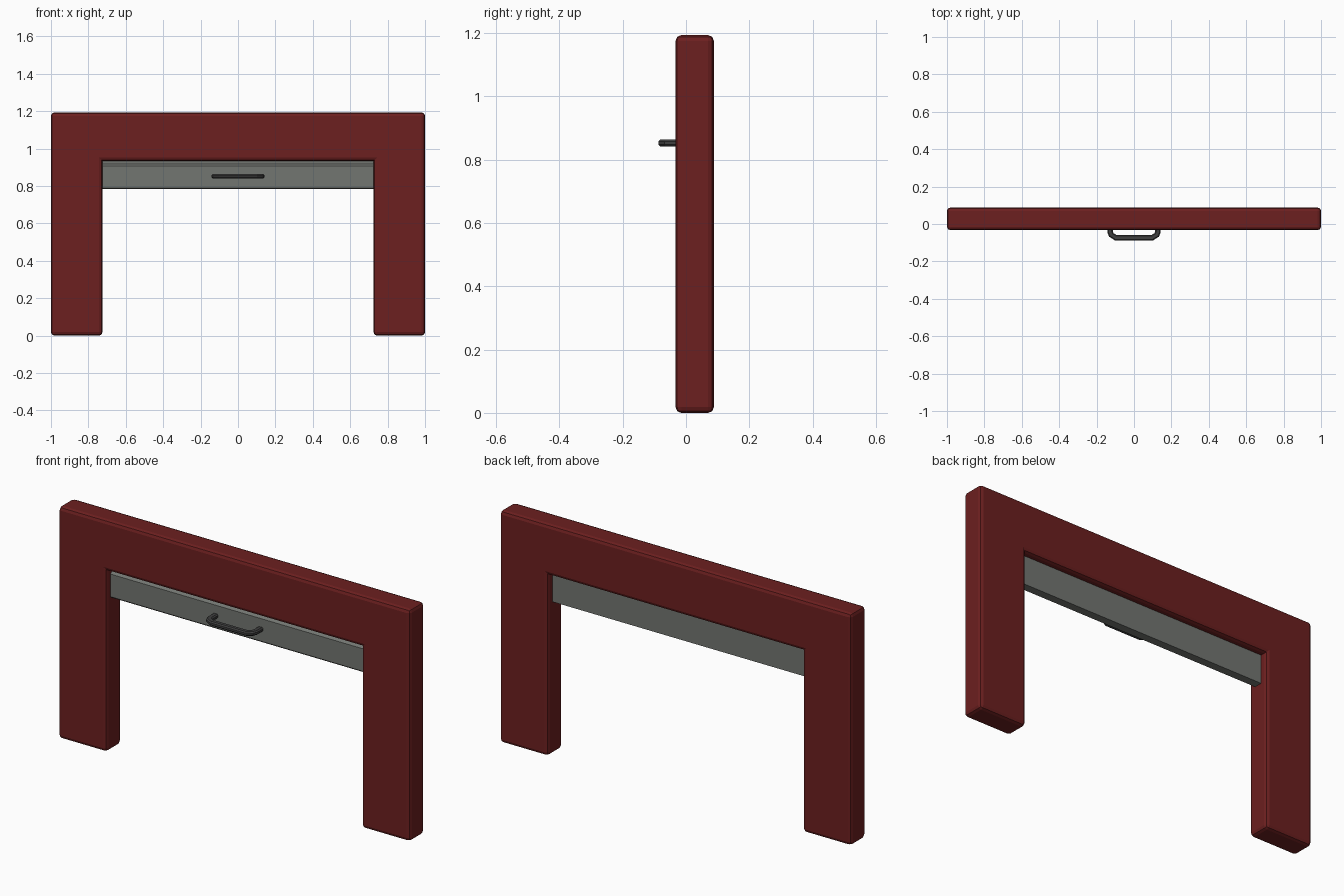
import bpy, bmesh
from mathutils import Vector

if "Cube" in bpy.data.objects:
    bpy.data.objects.remove(bpy.data.objects["Cube"])


def material(name, color):
    m = bpy.data.materials.new(name)
    m.diffuse_color = (*color, 1)
    m.use_nodes = True
    m.node_tree.nodes["Principled BSDF"].inputs["Base Color"].default_value = m.diffuse_color
    return m


def make_object(name, bm, mat):
    bmesh.ops.recalc_face_normals(bm, faces=bm.faces)
    me = bpy.data.meshes.new(name)
    bm.to_mesh(me)
    bm.free()
    ob = bpy.data.objects.new(name, me)
    bpy.context.collection.objects.link(ob)
    me.materials.append(mat)
    return ob


def extrude_profile(points, offset):
    bm = bmesh.new()
    face = bm.faces.new([bm.verts.new(p) for p in points])
    res = bmesh.ops.extrude_face_region(bm, geom=[face], use_keep_orig=True)
    verts = [v for v in res["geom"] if isinstance(v, bmesh.types.BMVert)]
    bmesh.ops.translate(bm, verts=verts, vec=offset)
    bmesh.ops.recalc_face_normals(bm, faces=bm.faces)
    return bm


red = material("red_paint", (0.15, 0.014, 0.014))
grey = material("panel_grey", (0.17, 0.18, 0.165))
dark = material("handle_dark", (0.05, 0.05, 0.05))

# Door surround: one U-shaped block with softened outer edges
W, H, INNER, LINTEL = 1.0, 1.193, 0.725, 0.933
FRONT, BACK = -0.033, 0.088
outline = [(-W, 0), (-INNER, 0), (-INNER, LINTEL), (INNER, LINTEL),
           (INNER, 0), (W, 0), (W, H), (-W, H)]
bm = extrude_profile([(x, FRONT, z) for x, z in outline], (0, BACK - FRONT, 0))
convex = [e for e in bm.edges if e.is_convex]
bmesh.ops.bevel(bm, geom=convex, offset=0.018, offset_type='OFFSET',
                segments=2, profile=0.5, affect='EDGES')
make_object("door_frame", bm, red)

# Raised door panel: side profile (y, z) with a stepped lip at the top
side = [(0.0, 0.79), (0.007, 0.783), (0.05, 0.783), (0.05, 0.96),
        (0.012, 0.96), (0.012, 0.917), (0.0, 0.906)]
bm = extrude_profile([(-0.74, y, z) for y, z in side], (1.48, 0, 0))
make_object("door_panel", bm, grey)

# Pull handle: rounded cross-section swept along a bracket-shaped path
half = [(0.128, 0.005), (0.128, -0.042), (0.122, -0.058), (0.098, -0.073)]
path = [Vector((-x, y, 0.852)) for x, y in half]
path += [Vector((x, y, 0.852)) for x, y in reversed(half)]
section = [(-0.015, -0.005), (-0.009, -0.011), (0.009, -0.011), (0.015, -0.005),
           (0.015, 0.005), (0.009, 0.011), (-0.009, 0.011), (-0.015, 0.005)]
bm = bmesh.new()
rings = []
for i, p in enumerate(path):
    a = (p - path[max(i - 1, 0)]).normalized()
    b = (path[min(i + 1, len(path) - 1)] - p).normalized()
    t = (a + b).normalized()
    side_dir = t.cross(Vector((0, 0, 1)))
    rings.append([bm.verts.new(p + side_dir * u + Vector((0, 0, v)))
                  for u, v in section])
n = len(section)
for r0, r1 in zip(rings, rings[1:]):
    for k in range(n):
        bm.faces.new((r0[k], r0[(k + 1) % n], r1[(k + 1) % n], r1[k]))
bm.faces.new(rings[0])
bm.faces.new(rings[-1])
make_object("pull_handle", bm, dark)
